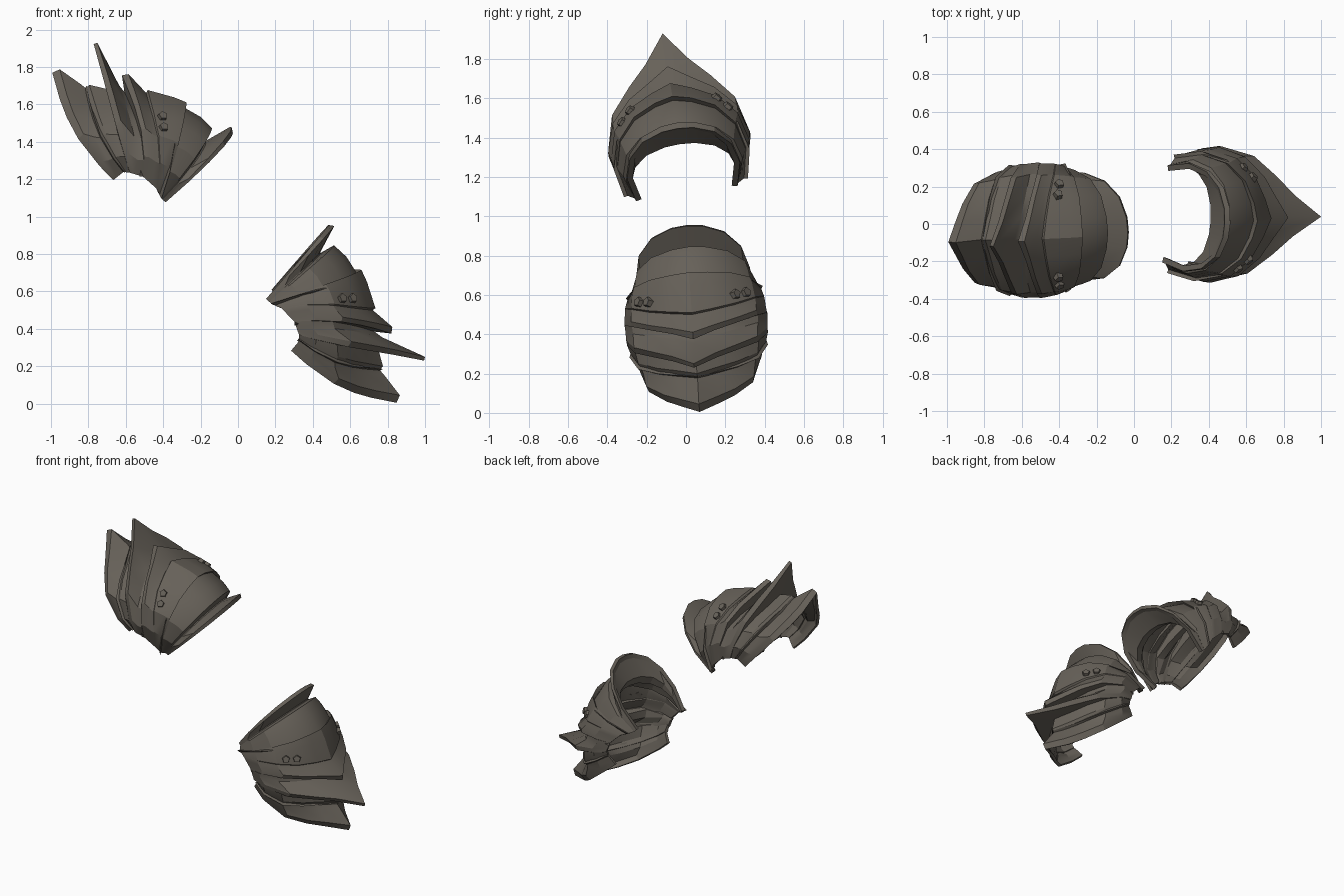
import bpy, bmesh, math
from mathutils import Vector, Matrix

if "Cube" in bpy.data.objects:
    bpy.data.objects.remove(bpy.data.objects["Cube"])

steel = bpy.data.materials.new("dark_grey_steel")
steel.diffuse_color = (0.135, 0.12, 0.10, 1)
steel.use_nodes = True
steel.node_tree.nodes["Principled BSDF"].inputs["Base Color"].default_value = steel.diffuse_color

# Half arch shapes: (fraction from hinge to ridge, width factor)
ROUND = [(0, .9), (.35, 1), (.65, .9), (.87, .64), (.98, .28), (1, 0)]
POINT = [(0, .96), (.14, 1), (.40, .87), (.59, .57), (.75, .31), (1, 0)]
SIDE = Vector((.055, .994, .092)).normalized()   # sideways axis of the tilted guard

# Mirror plane between the two guards
N = Vector((-.72, -.065, .69)).normalized()
M = Vector((-.121, -.026, .835))

# Hinge line (x, z, half width) that the plates fan out from, one step per plate
HINGE = [(.165, .585, .29), (.18, .57, .295), (.20, .56, .33), (.25, .54, .355),
         (.32, .47, .365), (.345, .40, .36), (.345, .365, .335), (.30, .31, .305)]


def place(x, z, s):
    """Point on the ridge plane, pushed sideways by s."""
    return Vector((x, .038 - .055 * (x - .6) - .092 * (z - .5), z)) + SIDE * s


def arch(hinge, ridge, k, sag):
    """Arch from front hinge over the ridge to back hinge; k makes it pointed."""
    ex, ez, w = hinge
    rx, rz = ridge
    half = []
    for (t0, w0), (t1, w1) in zip(ROUND, POINT):
        t = t0 + (t1 - t0) * k
        half.append((ex + (rx - ex) * t,
                     ez + (rz - ez) * t + sag * math.sin(math.pi * t),
                     (w0 + (w1 - w0) * k) * w))
    return ([place(x, z, -s) for x, z, s in half]
            + [place(x, z, s) for x, z, s in half[-2::-1]])


def plate_rows(step, ridges, k0, k1, sag0, sag1):
    """Arches of one plate, fanning from one hinge step to the next."""
    a, b = Vector(HINGE[step]), Vector(HINGE[step + 1])
    rows = []
    for i, ridge in enumerate(ridges):
        f = i / (len(ridges) - 1)
        rows.append(arch(a.lerp(b, f), ridge, k0 + (k1 - k0) * f,
                         sag0 + (sag1 - sag0) * f))
    return rows


def reflect(p):
    return p - 2 * N.dot(p - M) * N


def finish(name, bm):
    me = bpy.data.meshes.new(name)
    bm.to_mesh(me)
    bm.free()
    me.materials.append(steel)
    ob = bpy.data.objects.new(name, me)
    bpy.context.collection.objects.link(ob)
    bpy.context.view_layer.objects.active = ob
    ob.select_set(True)
    bpy.ops.object.shade_smooth_by_angle(angle=math.radians(25))
    ob.select_set(False)


def plate(name, rows, mirrored, thick):
    bm = bmesh.new()
    grid = [[bm.verts.new(reflect(p) if mirrored else p) for p in r] for r in rows]
    for a, b in zip(grid, grid[1:]):
        for j in range(len(a) - 1):
            f = [a[j], b[j], b[j + 1], a[j + 1]]
            bm.faces.new(f[::-1] if mirrored else f)
    # Inner skin and rim
    bm.normal_update()
    faces = list(bm.faces)
    rim = [e for e in bm.edges if e.is_boundary]
    inner = {v: bm.verts.new(v.co - v.normal * thick) for v in list(bm.verts)}
    for f in faces:
        bm.faces.new([inner[v] for v in reversed(f.verts)])
    for e in rim:
        a, b = e.verts
        bm.faces.new((a, b, inner[b], inner[a]))
    bmesh.ops.recalc_face_normals(bm, faces=bm.faces)
    finish(name, bm)


def rivets(prefix, upper, lower, mirrored):
    n = 1
    for j, spots in ((2, (.45, .97)), (7, (.03, .55))):    # one pair on each flank
        a, b, c, d = upper[j], lower[j], lower[j + 1], upper[j + 1]
        nrm = (b - a).cross(d - a).normalized()
        if mirrored:
            nrm = nrm - 2 * N.dot(nrm) * N
        rot = nrm.to_track_quat('Z', 'Y').to_matrix().to_4x4()
        for t in spots:
            pos = a.lerp(d, t).lerp(b.lerp(c, t), .6)
            if mirrored:
                pos = reflect(pos)
            bm = bmesh.new()
            bmesh.ops.create_cone(bm, cap_ends=True, segments=5, radius1=.03,
                                  radius2=.024, depth=.036,
                                  matrix=Matrix.Translation(pos) @ rot)
            finish(f"{prefix}_rivet_{n}", bm)
            n += 1


# Each plate: name, ridge points (x, z), pointedness top and bottom, sag top and bottom
PLATES = [
    ("collar_flange", [(.485, .955), (.515, .95), (.44, .81), (.46, .77)], 0, 0, 0, 0),
    ("shoulder_dome", [(.42, .79), (.515, .845), (.58, .785), (.64, .69)], 0, .12, 0, .01),
    ("riveted_band", [(.66, .715), (.69, .65), (.735, .51)], .12, .25, .01, .04),
    ("middle_band", [(.72, .50), (.75, .475), (.825, .41), (.82, .375)], .25, .6, .04, .045),
    ("long_spike_band", [(.73, .385), (.77, .355), (1, .25), (.995, .23)], .6, 1, .04, .0),
    ("inner_band", [(.75, .29), (.775, .20), (.755, .175)], .6, .75, 0, -.03),
    ("lower_spike_band", [(.74, .20), (.78, .155), (.865, .045), (.848, .005)],
     .7, .95, -.03, -.055),
]

# The pair of guards
for prefix, mirrored in (("right", False), ("left", True)):
    last = None
    for step, (name, ridges, *shape) in enumerate(PLATES):
        rows = plate_rows(step, ridges, *shape)
        if name == "riveted_band":
            rivets(prefix, rows[1], rows[2], mirrored)
        # Step in from the edge of the plate above, so no gap is left
        linked = [last] + rows if step > 1 else rows
        plate(f"{prefix}_{name}", linked, mirrored, .03 if step == 0 else .02)
        last = rows[-1]
